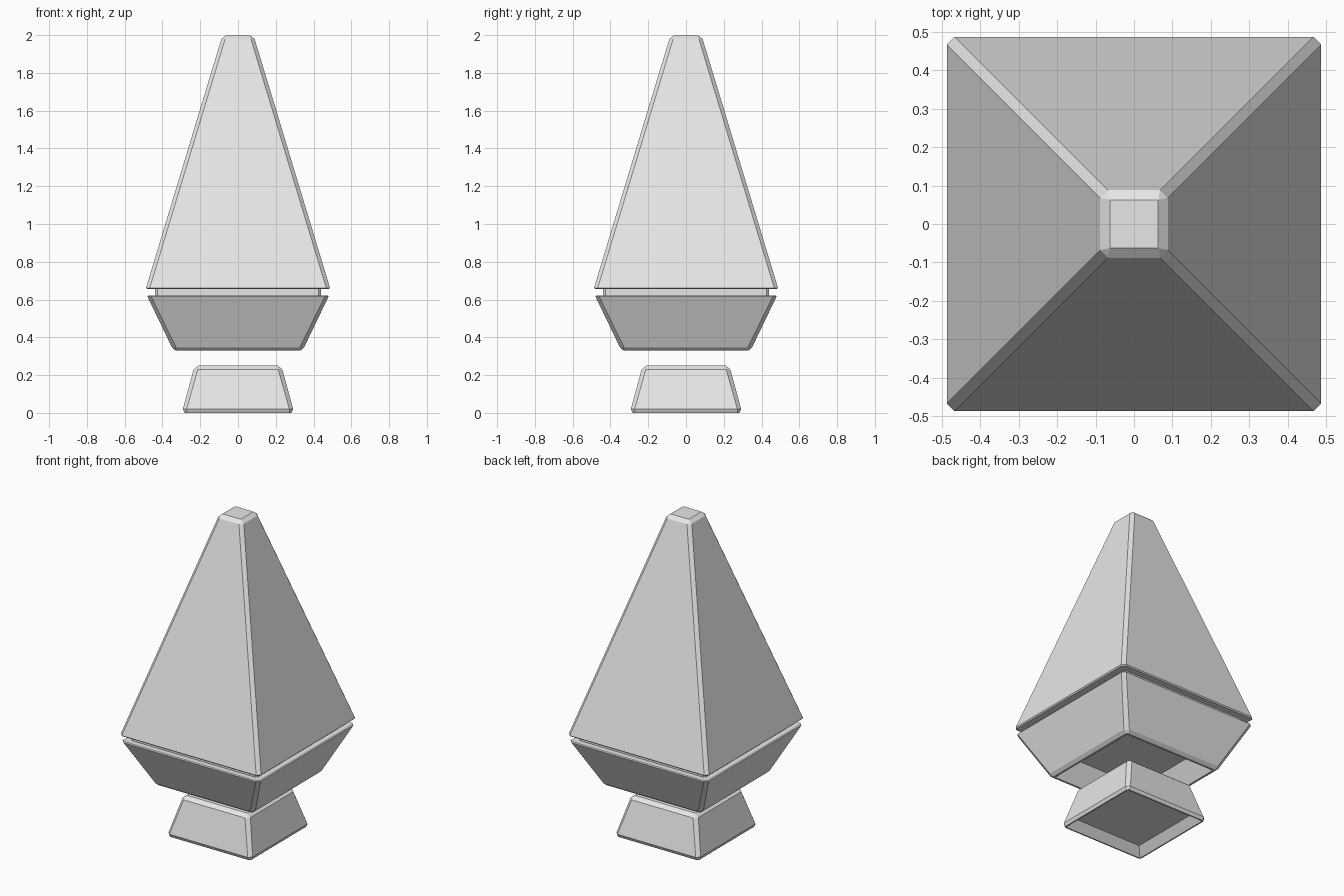
import bpy
import bmesh

cube = bpy.data.objects.get("Cube")
if cube:
    bpy.data.objects.remove(cube, do_unlink=True)

grey = bpy.data.materials.new("light_grey")
grey.use_nodes = True
grey.diffuse_color = (0.8, 0.8, 0.8, 1)
grey.node_tree.nodes["Principled BSDF"].inputs["Base Color"].default_value = (0.8, 0.8, 0.8, 1)


def square_ring(bm, half, cut, z):
    """Square outline with its corners cut off."""
    h, c = half, half - cut
    points = [(c, -h), (h, -c), (h, c), (c, h), (-c, h), (-h, c), (-h, -c), (-c, -h)]
    return [bm.verts.new((x, y, z)) for x, y in points]


def loft(name, profile):
    """Join square rings (half width, corner cut, height) and cap both ends."""
    bm = bmesh.new()
    rings = [square_ring(bm, *section) for section in profile]
    for low, high in zip(rings, rings[1:]):
        for i in range(len(low)):
            j = (i + 1) % len(low)
            bm.faces.new((low[i], low[j], high[j], high[i]))
    bm.faces.new(rings[0][::-1])
    bm.faces.new(rings[-1])
    bmesh.ops.remove_doubles(bm, verts=bm.verts, dist=0.0001)
    bmesh.ops.recalc_face_normals(bm, faces=bm.faces)
    mesh = bpy.data.meshes.new(name)
    bm.to_mesh(mesh)
    bm.free()
    mesh.materials.append(grey)
    obj = bpy.data.objects.new(name, mesh)
    bpy.context.collection.objects.link(obj)
    return obj


# Foot with a shallow hollow underneath
loft("foot", [(0.235, 0, 0.05), (0.275, 0, 0), (0.283, 0.01, 0), (0.292, 0.02, 0.02),
              (0.235, 0.022, 0.23), (0.21, 0, 0.25)])

# Flared bowl floating above the foot, hollow underneath
loft("bowl", [(0.25, 0, 0.45), (0.318, 0, 0.33), (0.33, 0.01, 0.33), (0.35, 0.022, 0.347),
              (0.48, 0.02, 0.617), (0.475, 0.015, 0.622)])

# Narrow neck filling the groove
loft("neck", [(0.44, 0.015, 0.61), (0.44, 0.015, 0.67)])

# Tall pyramid with a blunt tip
loft("spire", [(0.48, 0.015, 0.655), (0.487, 0.02, 0.662),
               (0.088, 0.02, 1.98), (0.063, 0, 2.0)])
